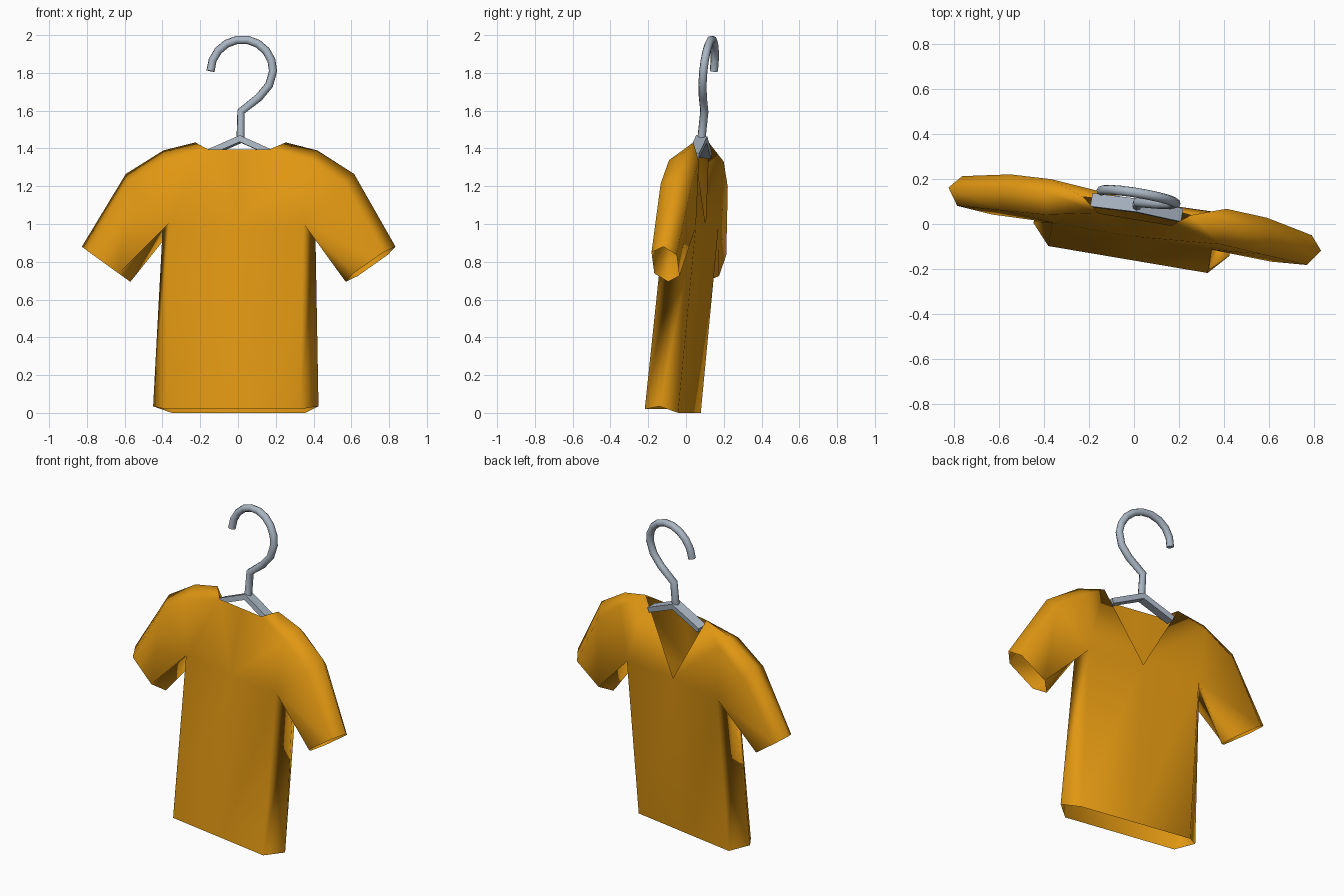
import bpy, bmesh, math
from mathutils import Matrix

if "Cube" in bpy.data.objects:
    bpy.data.objects.remove(bpy.data.objects["Cube"])


def material(name, rgb):
    m = bpy.data.materials.new(name)
    m.diffuse_color = (*rgb, 1)
    m.use_nodes = True
    m.node_tree.nodes["Principled BSDF"].inputs["Base Color"].default_value = m.diffuse_color
    return m


orange = material("orange cloth", (0.75, 0.31, 0.006))
steel = material("grey metal", (0.40, 0.47, 0.55))

# the whole model leans back and is turned slightly
PLACE = (Matrix.Translation((-0.012, -0.07, 0.01))
         @ Matrix.Rotation(math.radians(-9.6), 4, 'Z')
         @ Matrix.Rotation(math.radians(-6.1), 4, 'X'))


def add(name, mesh, mat):
    ob = bpy.data.objects.new(name, mesh)
    bpy.context.collection.objects.link(ob)
    mesh.materials.clear()
    mesh.materials.append(mat)
    ob.matrix_world = PLACE
    return ob


# shirt: right half as front and back panels that share the outline (y = 0)
outline = {
    "hem": (0.444, 0, 0.025), "pit": (0.41, 0, 0.97),
    "cuff_in": (0.578, 0, 0.688), "cuff_out": (0.842, 0, 0.875),
    "sleeve": (0.613, 0, 1.262), "shoulder": (0.414, 0, 1.387),
    "neck": (0.243, 0, 1.43),
}
front = {
    "hem_mid": (0, -0.09, 0), "hem_p": (0.36, -0.09, 0),
    "mid": (0, -0.09, 0.98), "pit_p": (0.36, -0.09, 0.99),
    "cuff_in_p": (0.63, -0.07, 0.725), "cuff_out_p": (0.79, -0.07, 0.838),
    "sleeve_p": (0.58, -0.095, 1.20), "shoulder_p": (0.395, -0.095, 1.325),
    "collar": (0.165, -0.055, 1.387), "collar_mid": (0, -0.055, 1.387),
}
back = {
    "hem_mid": (0, 0.09, 0), "hem_p": (0.36, 0.09, 0),
    "mid": (0, 0.07, 1.0), "pit_p": (0.36, 0.08, 0.99),
    "cuff_in_p": (0.63, 0.065, 0.725), "cuff_out_p": (0.79, 0.065, 0.838),
    "sleeve_p": (0.58, 0.07, 1.20), "shoulder_p": (0.395, 0.065, 1.335),
}
shared_faces = [
    "hem_mid hem_p pit_p mid", "hem_p hem pit pit_p",
    "pit_p pit cuff_in cuff_in_p", "pit_p cuff_in_p cuff_out_p sleeve_p",
    "cuff_out_p cuff_out sleeve sleeve_p", "sleeve_p sleeve shoulder shoulder_p",
    "pit_p sleeve_p shoulder_p",
]
front_faces = ["shoulder_p shoulder neck collar", "mid pit_p shoulder_p collar",
               "mid collar collar_mid"]
back_faces = ["shoulder_p shoulder neck", "mid pit_p shoulder_p neck"]

bm = bmesh.new()
for side in (1, -1):
    edge = {k: bm.verts.new((x * side, y, z)) for k, (x, y, z) in outline.items()}
    for panel, extra in ((front, front_faces), (back, back_faces)):
        vs = dict(edge)
        vs.update({k: bm.verts.new((x * side, y, z)) for k, (x, y, z) in panel.items()})
        for f in shared_faces + extra:
            loop = [vs[k] for k in f.split()]
            if (side == 1) != (panel is front):
                loop.reverse()
            bm.faces.new(loop)
bmesh.ops.remove_doubles(bm, verts=bm.verts, dist=0.0005)
for f in bm.faces:
    f.smooth = True
mesh = bpy.data.meshes.new("shirt")
bm.to_mesh(mesh)
bm.free()
add("shirt", mesh, orange)

# hanger hook: round wire along a stem and a three-quarter loop
R, CZ = 0.168, 1.81
path = [(0, 1.44), (0, 1.595), (0.095, 1.67), (0.148, 1.735)]
path += [(R * math.cos(a), CZ + R * math.sin(a))
         for a in (math.radians(180 * i / 9) for i in range(10))]
cu = bpy.data.curves.new("hook_path", 'CURVE')
cu.dimensions = '3D'
cu.bevel_depth = 0.022
cu.bevel_resolution = 2
cu.use_fill_caps = True
sp = cu.splines.new('POLY')
sp.points.add(len(path) - 1)
for p, (x, z) in zip(sp.points, path):
    p.co = (x, 0, z, 1)
tmp = bpy.data.objects.new("hook_path", cu)
bpy.context.collection.objects.link(tmp)
bpy.context.view_layer.update()
hook = bpy.data.meshes.new_from_object(
    tmp.evaluated_get(bpy.context.evaluated_depsgraph_get()))
bpy.data.objects.remove(tmp)
add("hanger_hook", hook, steel)

# hanger arms: chevron profile extruded through the depth
profile = [(0, 1.465), (0.205, 1.375), (0.195, 1.345), (0, 1.43),
           (-0.195, 1.345), (-0.205, 1.375)]
bm = bmesh.new()
quads = [(0, 1, 2, 3), (0, 3, 4, 5)]
vs = [bm.verts.new((x, -0.03, z)) for x, z in profile]
faces = [bm.faces.new([vs[i] for i in q]) for q in quads]
new = bmesh.ops.extrude_face_region(bm, geom=faces, use_keep_orig=True)["geom"]
bmesh.ops.translate(bm, vec=(0, 0.06, 0),
                    verts=[v for v in new if isinstance(v, bmesh.types.BMVert)])
bmesh.ops.recalc_face_normals(bm, faces=bm.faces)
mesh = bpy.data.meshes.new("hanger_arms")
bm.to_mesh(mesh)
bm.free()
add("hanger_arms", mesh, steel)
